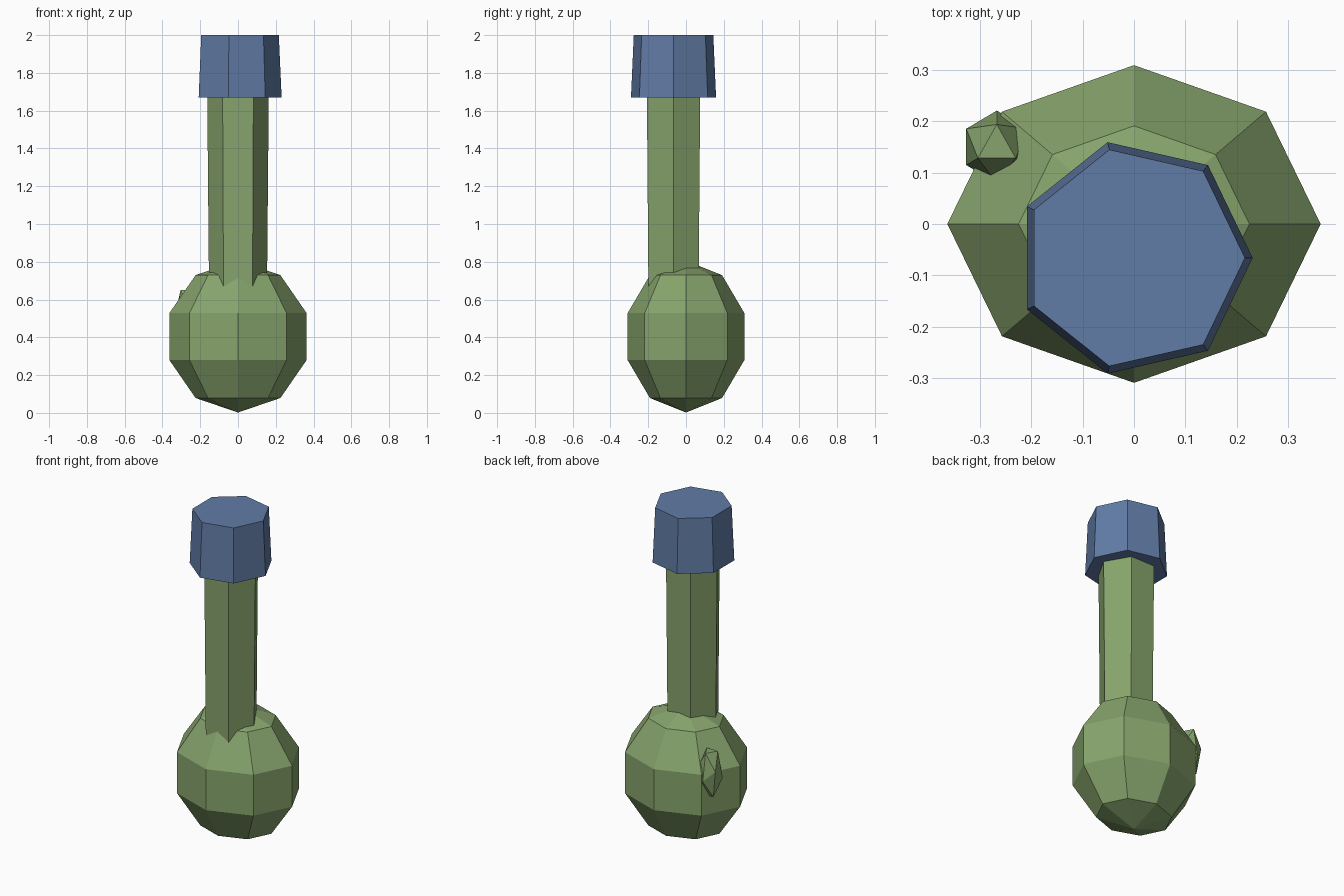
import bpy, bmesh, math
from mathutils import Matrix, Vector

if "Cube" in bpy.data.objects:
    bpy.data.objects.remove(bpy.data.objects["Cube"])


def material(name, rgb):
    m = bpy.data.materials.new(name)
    m.diffuse_color = (*rgb, 1)
    m.use_nodes = True
    m.node_tree.nodes["Principled BSDF"].inputs["Base Color"].default_value = m.diffuse_color
    return m


GREEN = material("green", (0.24, 0.37, 0.15))
BLUE = material("blue", (0.12, 0.2, 0.38))


def finish(bm, name, mat):
    mesh = bpy.data.meshes.new(name)
    bmesh.ops.recalc_face_normals(bm, faces=bm.faces)
    bm.to_mesh(mesh)
    bm.free()
    obj = bpy.data.objects.new(name, mesh)
    mesh.materials.append(mat)
    bpy.context.collection.objects.link(obj)
    return obj


def prism(name, sides, r_low, r_high, z_low, z_high, y, mat):
    # tapered column with one corner pointing along +x
    bm = bmesh.new()
    rings = []
    for r, z in ((r_low, z_low), (r_high, z_high)):
        angles = [2 * math.pi * i / sides for i in range(sides)]
        rings.append([bm.verts.new((r * math.cos(a), y + r * math.sin(a), z)) for a in angles])
        bm.faces.new(rings[-1])
    for i in range(sides):
        j = (i + 1) % sides
        bm.faces.new((rings[0][i], rings[0][j], rings[1][j], rings[1][i]))
    return finish(bm, name, mat)


# round body
bm = bmesh.new()
bmesh.ops.create_uvsphere(bm, u_segments=8, v_segments=5, radius=1)
bmesh.ops.scale(bm, vec=(0.382, 0.325, 0.402), verts=bm.verts)
bmesh.ops.translate(bm, vec=(0, 0, 0.404), verts=bm.verts)
bm.verts.ensure_lookup_table()
finish(bm, "body", GREEN)

# long neck and blue cap, set slightly towards the front
prism("neck", 6, 0.153, 0.163, 0.6, 1.7, -0.066, GREEN)
prism("cap", 7, 0.231, 0.216, 1.67, 2.0, -0.066, BLUE)

# small upright bump on the back left, one flat face up
bm = bmesh.new()
bmesh.ops.create_icosphere(bm, subdivisions=1, radius=1)
bm.faces.ensure_lookup_table()
top = bm.faces[0]
turn = top.normal.rotation_difference(Vector((0, 0, 1))).to_matrix()
bmesh.ops.rotate(bm, cent=(0, 0, 0), matrix=turn, verts=bm.verts)
corner = top.verts[0].co
spin = Matrix.Rotation(math.pi / 2 - math.atan2(corner.y, corner.x), 3, 'Z')
bmesh.ops.rotate(bm, cent=(0, 0, 0), matrix=spin, verts=bm.verts)
bmesh.ops.scale(bm, vec=(0.07, 0.072, 0.165), verts=bm.verts)
bmesh.ops.translate(bm, vec=(-0.267, 0.15, 0.52), verts=bm.verts)
finish(bm, "bump", GREEN)
